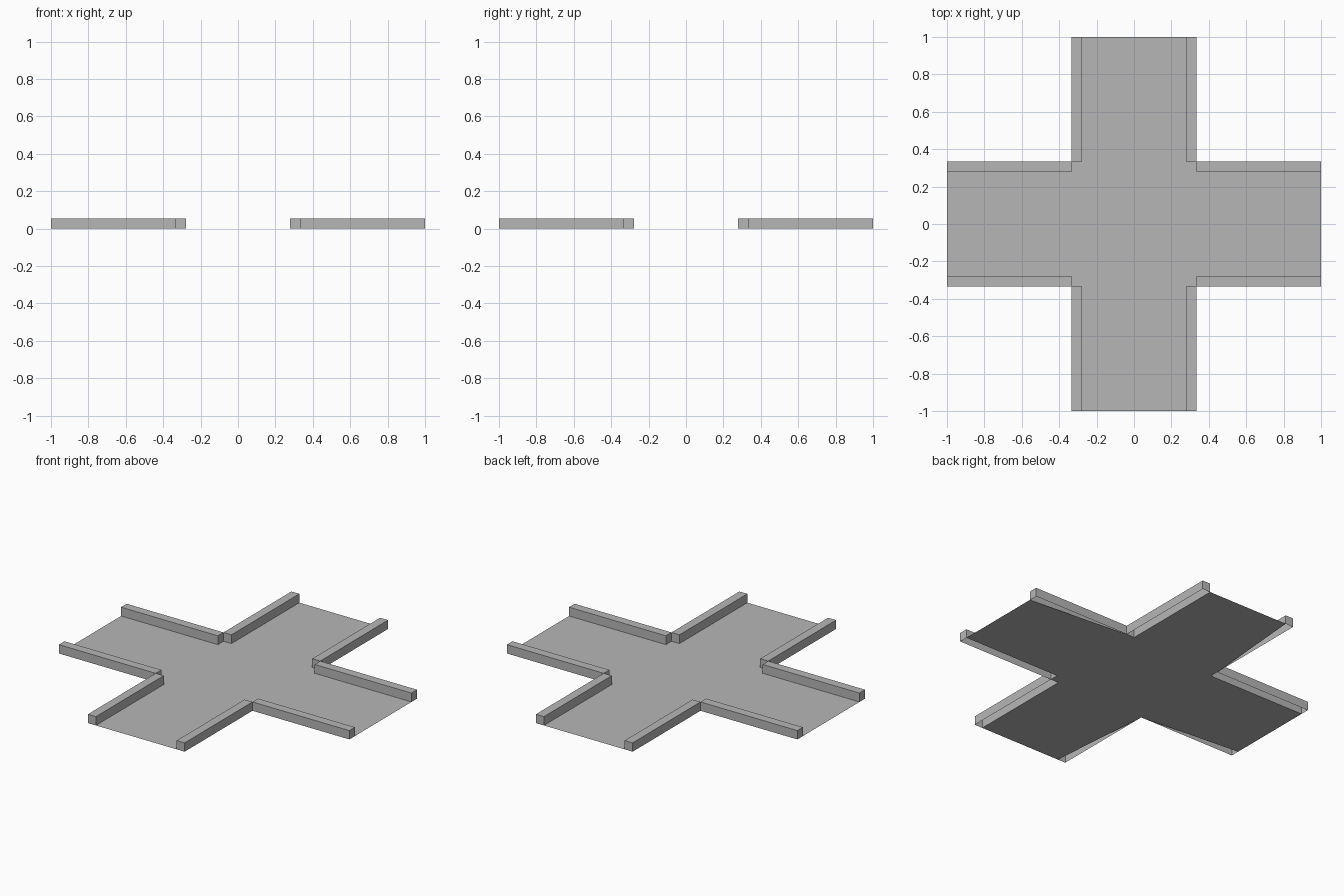
import bpy
import bmesh

cube = bpy.data.objects.get("Cube")
if cube:
    bpy.data.objects.remove(cube, do_unlink=True)

END = 1.0        # arm length from the centre
OUTER = 0.333    # outer edge of a kerb
INNER = 0.278    # inner edge of a kerb
HEIGHT = 0.055   # kerb height

grey = bpy.data.materials.new("plain grey")
grey.use_nodes = True
colour = (0.47, 0.47, 0.47, 1)
grey.diffuse_color = colour
grey.node_tree.nodes["Principled BSDF"].inputs["Base Color"].default_value = colour


def add_object(name, bm):
    mesh = bpy.data.meshes.new(name)
    bm.to_mesh(mesh)
    bm.free()
    mesh.materials.append(grey)
    obj = bpy.data.objects.new(name, mesh)
    bpy.context.collection.objects.link(obj)


# Flat cross-shaped floor, reaching under the gaps where kerbs meet
bm = bmesh.new()
quarter = [(END, -INNER), (END, INNER), (OUTER, INNER), (OUTER, OUTER), (INNER, OUTER)]
outline = []
for turn in range(4):
    outline += quarter
    quarter = [(-y, x) for x, y in quarter]
bm.faces.new([bm.verts.new((x, y, 0)) for x, y in outline])
bmesh.ops.triangulate(bm, faces=bm.faces[:])
bmesh.ops.dissolve_limit(bm, angle_limit=0.01, verts=bm.verts[:], edges=bm.edges[:])
add_object("floor", bm)


# Hollow kerb with an open underside
def add_kerb(name, xs, ys):
    bm = bmesh.new()
    bmesh.ops.create_cube(bm, size=1)
    for v in bm.verts:
        v.co = (xs[v.co.x > 0], ys[v.co.y > 0], HEIGHT if v.co.z > 0 else 0)
    bottom = [f for f in bm.faces if f.calc_center_median().z < 0.001]
    bmesh.ops.delete(bm, geom=bottom, context="FACES_ONLY")
    bm.normal_update()
    add_object(name, bm)


# Two kerbs along each of the four arms
for sx, side in ((1, "left"), (-1, "right")):
    for sy, end in ((1, "back"), (-1, "front")):
        across = sorted((sx * INNER, sx * OUTER)), sorted((sy * OUTER, sy * END))
        along = sorted((sx * OUTER, sx * END)), sorted((sy * INNER, sy * OUTER))
        add_kerb(f"{end}_arm_{side}_kerb", *across)
        add_kerb(f"{side}_arm_{end}_kerb", *along)
